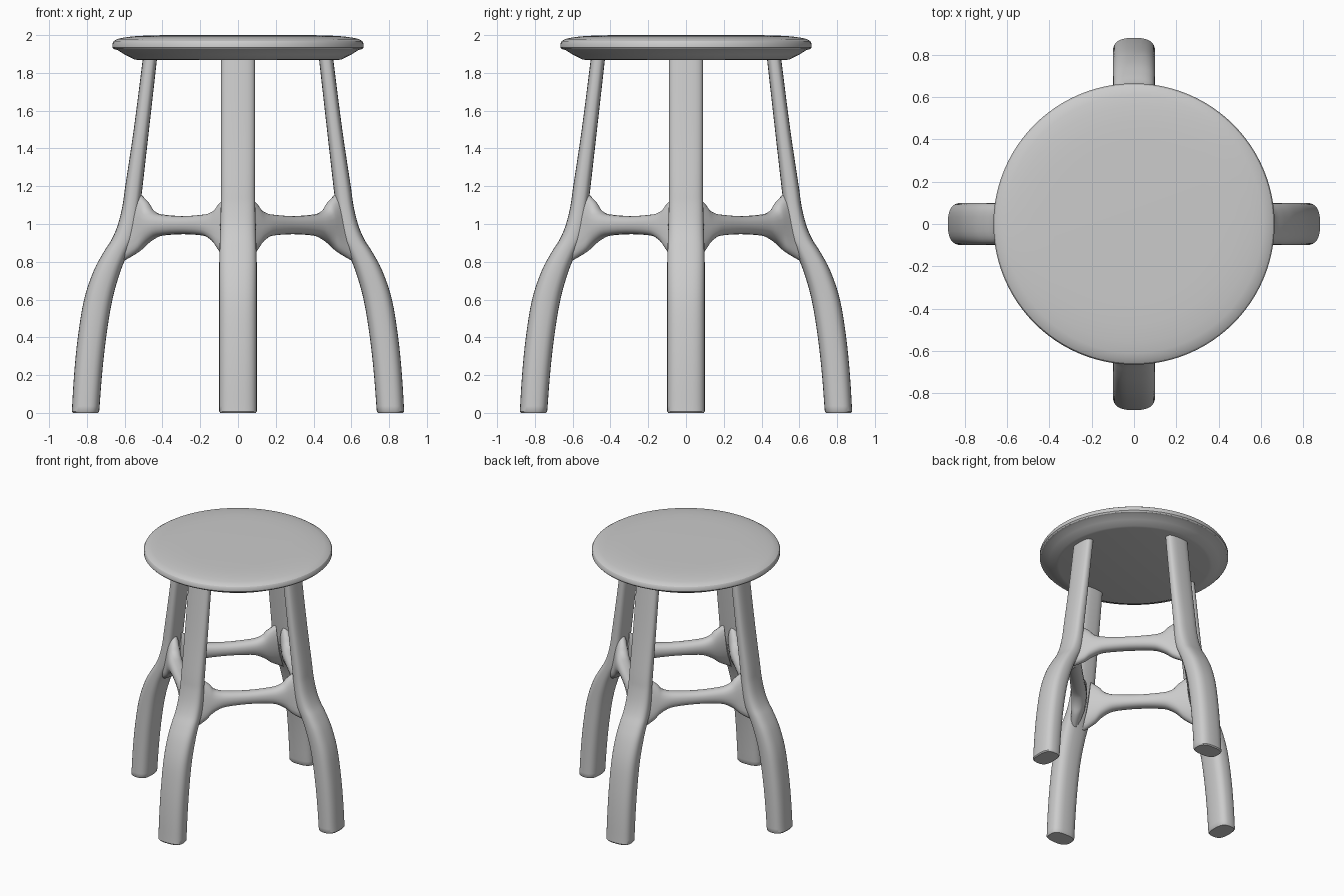
import bpy, bmesh, math
from mathutils import Matrix, Vector

if "Cube" in bpy.data.objects:
    bpy.data.objects.remove(bpy.data.objects["Cube"])

grey = bpy.data.materials.new("plain grey")
grey.use_nodes = True
colour = (0.6, 0.6, 0.6, 1)
grey.diffuse_color = colour
grey.node_tree.nodes["Principled BSDF"].inputs["Base Color"].default_value = colour

# Leg rows: height, inner radius, outer radius, half width
LEG = [(0, .735, .88, .10), (.2, .72, .868, .10), (.4, .698, .848, .10),
       (.6, .665, .815, .10), (.75, .622, .765, .10), (.85, .58, .712, .098),
       (.92, .545, .668, .096), (1.0, .525, .635, .094), (1.1, .517, .611, .091),
       (1.2, .505, .597, .09), (1.5, .471, .552, .09), (1.89, .427, .502, .09)]


def smooth_rows(rows, steps):
    """Resample rows with a Catmull-Rom spline."""
    out = []
    for i in range(len(rows) - 1):
        a, b, c, d = (Vector(rows[min(max(i + k, 0), len(rows) - 1)]) for k in (-1, 0, 1, 2))
        for s in range(steps):
            t = s / steps
            out.append(b + (c - a) * t / 2 + (a - b * 2.5 + c * 2 - d / 2) * t * t
                       + (b * 1.5 - a / 2 - c * 1.5 + d / 2) * t ** 3)
    return out + [Vector(rows[-1])]


def oval(count, power):
    """Unit superellipse points."""
    pts = []
    for k in range(count):
        a = math.tau * k / count
        c, s = math.cos(a), math.sin(a)
        pts.append((math.copysign(abs(c) ** (2 / power), c),
                    math.copysign(abs(s) ** (2 / power), s)))
    return pts


def loft(name, rings, turn=0, angle=40):
    """Skin a list of point rings, cap both ends, turn about z."""
    bm = bmesh.new()
    loops = [[bm.verts.new(p) for p in ring] for ring in rings]
    n = len(loops[0])
    for low, high in zip(loops, loops[1:]):
        for k in range(n):
            bm.faces.new((low[k], low[(k + 1) % n], high[(k + 1) % n], high[k]))
    bm.faces.new(loops[0])
    bm.faces.new(loops[-1])
    bmesh.ops.recalc_face_normals(bm, faces=bm.faces)
    bm.transform(Matrix.Rotation(turn, 4, "Z"))
    mesh = bpy.data.meshes.new(name)
    bm.to_mesh(mesh)
    bm.free()
    mesh.materials.append(grey)
    obj = bpy.data.objects.new(name, mesh)
    bpy.context.collection.objects.link(obj)
    bpy.ops.object.select_all(action="DESELECT")
    obj.select_set(True)
    bpy.context.view_layer.objects.active = obj
    bpy.ops.object.shade_smooth_by_angle(angle=math.radians(angle))


def leg_middle(z):
    """Radius of the leg centre line at a height."""
    for low, high in zip(LEG, LEG[1:]):
        if z <= high[0]:
            t = (z - low[0]) / (high[0] - low[0])
            return (low[1] + low[2]) / 2 * (1 - t) + (high[1] + high[2]) / 2 * t


# Seat: turned disc with rounded rim and chamfered underside
SEAT = [(.53, 1.868), (.55, 1.872), (.6, 1.897), (.64, 1.922), (.657, 1.926),
        (.665, 1.935), (.665, 1.955), (.658, 1.968), (.64, 1.979), (.61, 1.986),
        (.56, 1.993), (.48, 1.998), (.38, 2.0)]
circle = oval(96, 2)
loft("seat", [[(r * x, r * y, z) for x, y in circle] for r, z in SEAT], angle=30)

# Leg rings, with a slightly eased foot
section = oval(28, 2.8)
leg_rows = smooth_rows(LEG, 4)
foot = leg_rows[0].copy()
leg_rows[0] = foot + Vector((0, .006, -.006, -.006))
leg_rows.insert(1, foot + Vector((.008, 0, 0, 0)))
leg_rings = [[((a + b) / 2 + (b - a) / 2 * x, w * y, z) for x, y in section]
             for z, a, b, w in leg_rows]

# Rung rows: position between legs, bottom, top, half thickness; ends flare into the legs
HALF = [(.07, .80, 1.16, .046), (.15, .85, 1.115, .05), (.19, .89, 1.08, .052),
        (.24, .92, 1.06, .053), (.31, .938, 1.05, .052), (.5, .946, 1.042, .05)]
rung_rows = smooth_rows(HALF + [(1 - t, a, b, w) for t, a, b, w in HALF[-2::-1]], 3)
MIDDLE = leg_middle(1.0)
across = Vector((1, 1, 0)).normalized()
rung_rings = []
for t, low, high, w in rung_rows:
    ring = []
    for x, y in oval(20, 2.3):
        z = (low + high) / 2 + (high - low) / 2 * y
        p = Vector((MIDDLE * (1 - t), MIDDLE * t, z)) + across * w * x
        # Follow the slanting leg near each end
        shift = leg_middle(z) - MIDDLE
        p.x += shift * max(0, 1 - 2.5 * t)
        p.y += shift * max(0, 1 - 2.5 * (1 - t))
        ring.append(p)
    rung_rings.append(ring)

# Four legs and the four rungs that tie neighbours together
sides = ("left", "back", "right", "front")
for i, side in enumerate(sides):
    loft(side + "_leg", leg_rings, i * math.pi / 2)
    loft(side + "_" + sides[(i + 1) % 4] + "_rung", rung_rings, i * math.pi / 2)
